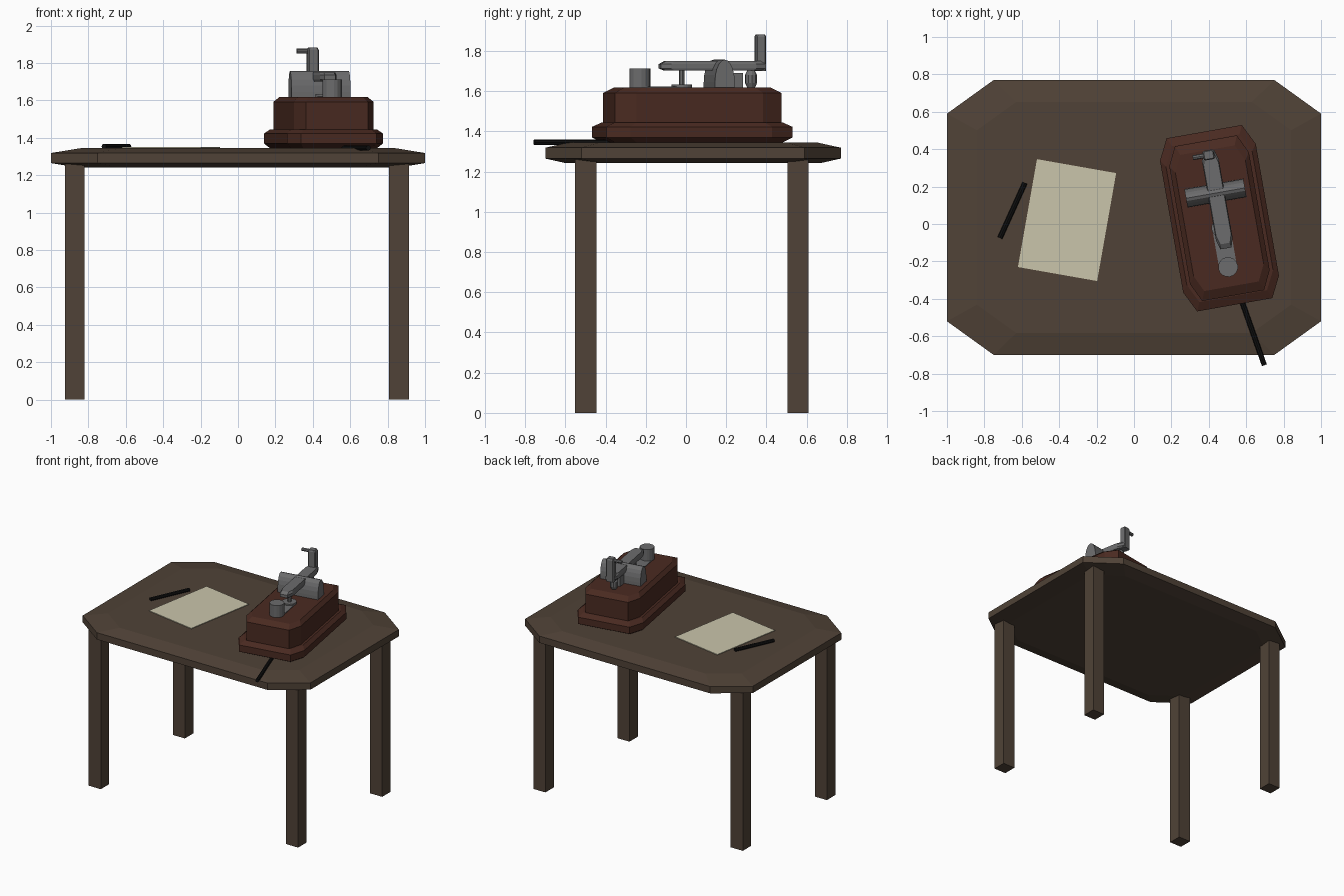
import bpy, bmesh, math
from mathutils import Matrix, Vector

if "Cube" in bpy.data.objects:
    bpy.data.objects.remove(bpy.data.objects["Cube"])


def material(name, rgb):
    m = bpy.data.materials.new(name)
    m.diffuse_color = (*rgb, 1)
    m.use_nodes = True
    m.node_tree.nodes["Principled BSDF"].inputs["Base Color"].default_value = m.diffuse_color
    return m


WOOD = material("table_brown", (0.080, 0.055, 0.038))
MAHOGANY = material("red_brown", (0.068, 0.023, 0.015))
METAL = material("grey_metal", (0.150, 0.150, 0.153))
PAPER = material("cream_paper", (0.59, 0.56, 0.41))
BLACK = material("black", (0.005, 0.005, 0.005))

# Frame of the instrument standing at an angle on the table
DEVICE = Matrix.Translation((0.457, 0.031, 0)) @ Matrix.Rotation(math.radians(10), 4, 'Z')
WORLD = Matrix.Identity(4)


def loft(name, rings, mat, frame=WORLD):
    """Closed solid through rings of equal point count."""
    bm = bmesh.new()
    loops = [[bm.verts.new(frame @ Vector(p)) for p in ring] for ring in rings]
    n = len(loops[0])
    for a, b in zip(loops, loops[1:]):
        for i in range(n):
            j = (i + 1) % n
            bm.faces.new((a[i], a[j], b[j], b[i]))
    bm.faces.new(list(reversed(loops[0])))
    bm.faces.new(loops[-1])
    bmesh.ops.recalc_face_normals(bm, faces=bm.faces)
    me = bpy.data.meshes.new(name)
    bm.to_mesh(me)
    bm.free()
    me.materials.append(mat)
    ob = bpy.data.objects.new(name, me)
    bpy.context.collection.objects.link(ob)
    return ob


def plate(name, centre, half, cut, levels, mat, frame=WORLD):
    """Rectangle with cut corners; levels are (z, scale) pairs."""
    (cx, cy), (w, l), (a, b) = centre, half, cut
    outline = [(w, b - l), (w, l - b), (w - a, l), (a - w, l),
               (-w, l - b), (-w, b - l), (a - w, -l), (w - a, -l)]
    rings = [[(cx + x * s, cy + y * s, z) for x, y in outline] for z, s in levels]
    return loft(name, rings, mat, frame)


def box(name, centre, half, z0, z1, mat, frame=WORLD):
    (cx, cy), (w, l) = centre, half
    rings = [[(cx - w, cy - l, z), (cx + w, cy - l, z), (cx + w, cy + l, z), (cx - w, cy + l, z)]
             for z in (z0, z1)]
    return loft(name, rings, mat, frame)


def post(name, centre, levels, mat, frame=WORLD, n=16):
    """Round upright; levels are (z, radius) pairs."""
    rings = [[(centre[0] + r * math.cos(2 * math.pi * i / n),
               centre[1] + r * math.sin(2 * math.pi * i / n), z) for i in range(n)]
             for z, r in levels]
    return loft(name, rings, mat, frame)


def rod(name, a, b, r, mat, frame=WORLD, n=8):
    a, b = Vector(a), Vector(b)
    rot = (b - a).to_track_quat('Z', 'Y').to_matrix().to_4x4()
    return post(name, (0, 0), [(0, r), ((b - a).length, r)], mat,
                frame @ Matrix.Translation(a) @ rot, n)


# Table
plate("table_top", (0, 0.035), (1, 0.735), (0.25, 0.18),
      [(1.242, 0.86), (1.265, 1), (1.319, 1), (1.345, 0.84)], WOOD)
for x, side in ((-0.873, "left"), (0.861, "right")):
    for y, end in ((-0.498, "front"), (0.557, "back")):
        box(f"{end}_{side}_leg", (x, y), (0.053, 0.053), 0, 1.26, WOOD)

# Paper and pen
turn = Matrix.Translation((-0.358, 0.021, 0)) @ Matrix.Rotation(math.radians(-10), 4, 'Z')
box("paper_sheet", (0, 0), (0.215, 0.293), 1.340, 1.350, PAPER, turn)
rod("pen", (-0.583, 0.22, 1.354), (-0.717, -0.075, 1.354), 0.014, BLACK)

# Cable running out from beneath the wooden base
rod("cable", (0.537, -0.30, 1.346), (0.697, -0.755, 1.346), 0.014, BLACK)

# Wooden base in two tiers
plate("base_plinth", (0, 0), (0.26, 0.47), (0.056, 0.112),
      [(1.345, 0.9), (1.370, 1), (1.423, 1), (1.445, 0.9)], MAHOGANY, DEVICE)
plate("base_block", (0, 0), (0.216, 0.42), (0.048, 0.1),
      [(1.43, 1), (1.592, 1), (1.618, 0.88)], MAHOGANY, DEVICE)

# Arched pivot support across the base
arch = [(0.05, 1.615)] + [(0.05 * math.cos(math.pi * i / 10), 1.645 + 0.112 * math.sin(math.pi * i / 10))
                          for i in range(11)] + [(-0.05, 1.615)]
loft("pivot_arch", [[(u, 0.136 + v, z) for v, z in arch] for u in (-0.158, 0.162)], METAL, DEVICE)
box("pivot_block", (0.003, 0.18), (0.03, 0.07), 1.615, 1.69, METAL, DEVICE)

# Lever arm with upright and finger grip
plate("lever_arm", (0.006, 0.1), (0.045, 0.265), (0.015, 0.05),
      [(1.702, 0.9), (1.713, 1), (1.735, 1), (1.75, 0.9)], METAL, DEVICE)
plate("lever_upright", (0.002, 0.343), (0.03, 0.026), (0.007, 0.007),
      [(1.70, 1), (1.87, 1), (1.882, 0.8)], METAL, DEVICE)
rod("lever_grip", (-0.02, 0.343, 1.864), (-0.085, 0.343, 1.864), 0.013, METAL, DEVICE)

# Contacts below the lever
post("rear_contact", (0, 0.297), [(1.615, 0.018), (1.64, 0.03), (1.68, 0.03), (1.705, 0.018)], METAL, DEVICE, 10)
post("front_contact_disc", (0.0, -0.053), [(1.615, 0.052), (1.634, 0.052)], METAL, DEVICE)
post("front_contact_pin", (0.0, -0.053), [(1.63, 0.015), (1.71, 0.015)], METAL, DEVICE, 8)

# Front knob and its connecting strip
post("front_knob", (0, -0.265), [(1.615, 0.053), (1.713, 0.053)], METAL, DEVICE)
box("contact_strip", (0, -0.16), (0.048, 0.105), 1.615, 1.623, METAL, DEVICE)
